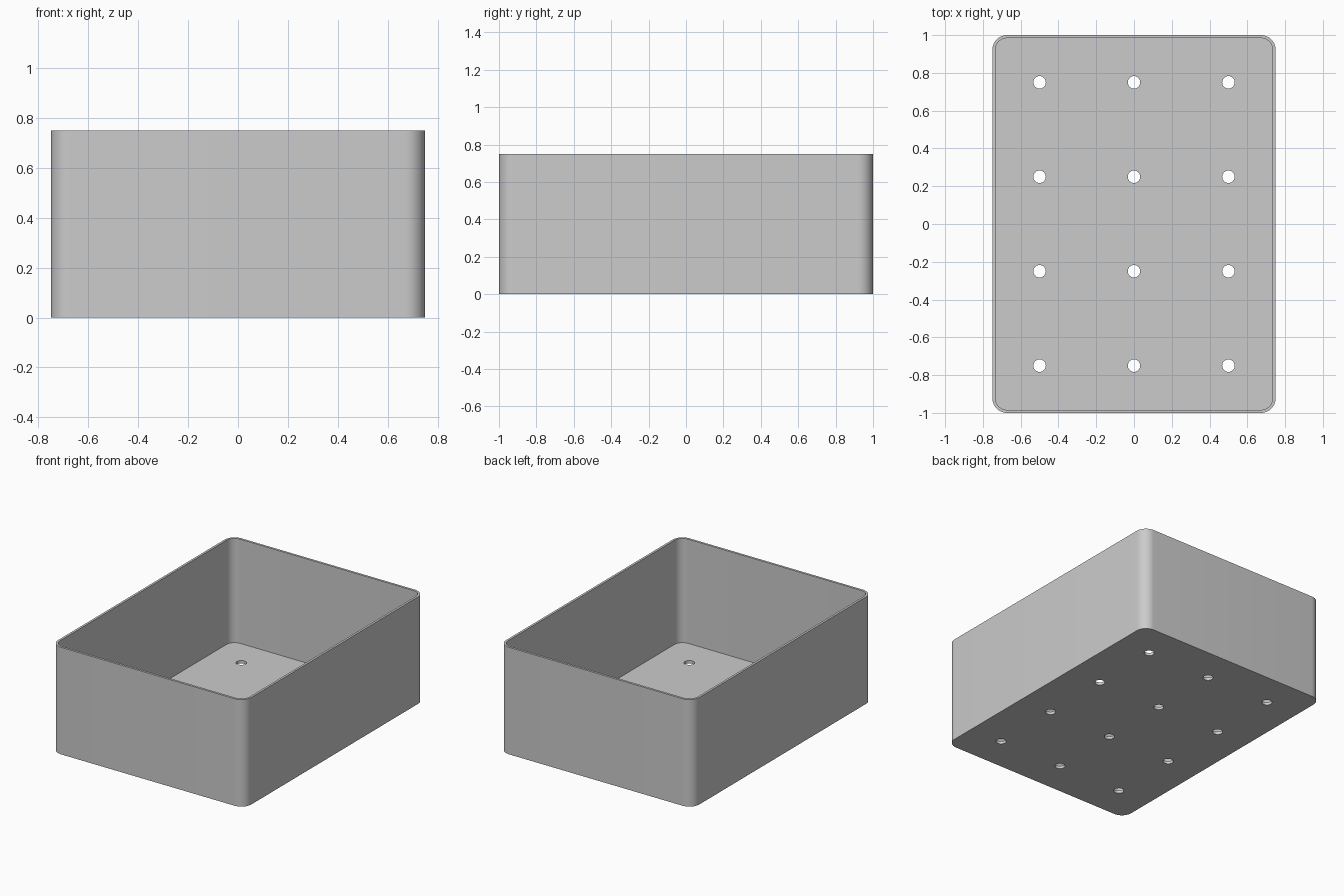
import bpy
import bmesh
from math import cos, sin, pi, radians
from mathutils import Matrix

cube = bpy.data.objects.get("Cube")
if cube:
    bpy.data.objects.remove(cube, do_unlink=True)

HALF_X, HALF_Y, HEIGHT = 0.75, 1.0, 0.75
WALL, FLOOR = 0.016, 0.02
CORNER, HOLE = 0.078, 0.033

grey = bpy.data.materials.new("plain grey")
grey.use_nodes = True
colour = (0.6, 0.6, 0.6, 1)
grey.diffuse_color = colour
grey.node_tree.nodes["Principled BSDF"].inputs["Base Color"].default_value = colour


def finish(bm, name):
    bmesh.ops.recalc_face_normals(bm, faces=bm.faces)
    mesh = bpy.data.meshes.new(name)
    bm.to_mesh(mesh)
    bm.free()
    mesh.materials.append(grey)
    obj = bpy.data.objects.new(name, mesh)
    bpy.context.collection.objects.link(obj)
    return obj


def rounded_block(name, hx, hy, radius, z0, z1, steps=12):
    """Upright block with four rounded vertical corners."""
    bm = bmesh.new()
    ring = []
    for q, (sx, sy) in enumerate([(1, 1), (-1, 1), (-1, -1), (1, -1)]):
        for i in range(steps + 1):
            a = (q + i / steps) * pi / 2
            ring.append(bm.verts.new((sx * (hx - radius) + radius * cos(a),
                                      sy * (hy - radius) + radius * sin(a), z0)))
    base = bm.faces.new(ring)
    top = bmesh.ops.extrude_face_region(bm, geom=[base])["geom"]
    bmesh.ops.translate(bm, vec=(0, 0, z1 - z0),
                        verts=[v for v in top if isinstance(v, bmesh.types.BMVert)])
    return finish(bm, name)


# Solid body, cavity cutter and drain hole cutters
box = rounded_block("planter_box", HALF_X, HALF_Y, CORNER, 0, HEIGHT)
cavity = rounded_block("cavity_cutter", HALF_X - WALL, HALF_Y - WALL,
                       CORNER - WALL, FLOOR, HEIGHT + 0.1)
bm = bmesh.new()
for x in (-0.5, 0, 0.5):
    for y in (-0.75, -0.25, 0.25, 0.75):
        bmesh.ops.create_cone(bm, cap_ends=True, segments=32, radius1=HOLE,
                              radius2=HOLE, depth=0.2,
                              matrix=Matrix.Translation((x, y, 0)))
holes = finish(bm, "drain_hole_cutter")

# Cut the cavity and the holes
for cutter in (cavity, holes):
    cutter.hide_render = True
    cut = box.modifiers.new(cutter.name, "BOOLEAN")
    cut.operation = "DIFFERENCE"
    cut.solver = "EXACT"
    cut.object = cutter

bpy.ops.object.select_all(action="DESELECT")
box.select_set(True)
bpy.context.view_layer.objects.active = box
for name in [m.name for m in box.modifiers]:
    bpy.ops.object.modifier_apply(modifier=name)
for cutter in (cavity, holes):
    bpy.data.objects.remove(cutter, do_unlink=True)

# Smooth round corners, sharp rims
bpy.ops.object.shade_smooth_by_angle(angle=radians(30))
